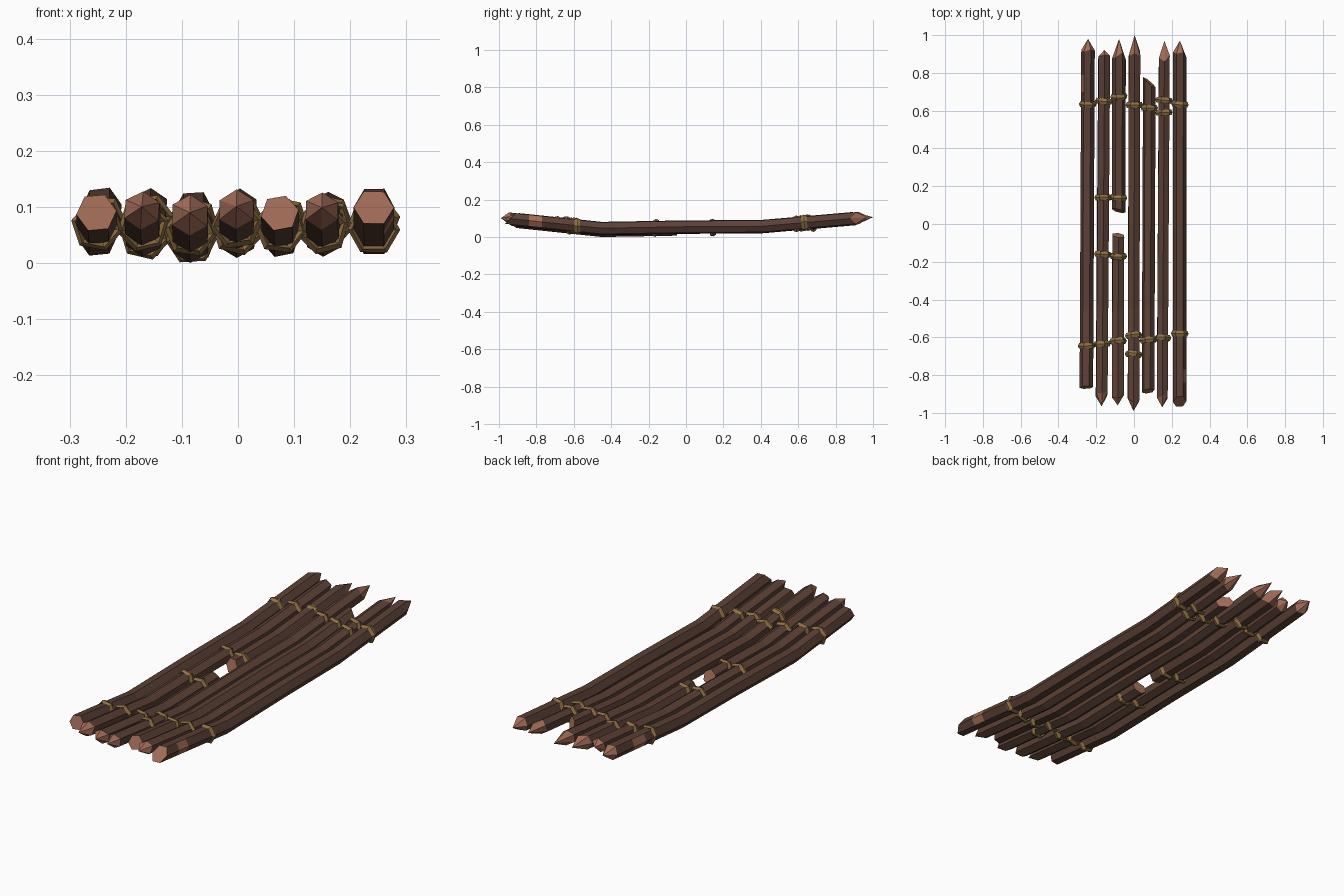
import bpy, bmesh, math, random
from mathutils import Vector, Matrix

if "Cube" in bpy.data.objects:
    bpy.data.objects.remove(bpy.data.objects["Cube"])
random.seed(4)


def material(name, rgb):
    m = bpy.data.materials.new(name)
    m.diffuse_color = (*rgb, 1)
    m.use_nodes = True
    m.node_tree.nodes["Principled BSDF"].inputs["Base Color"].default_value = m.diffuse_color
    return m


BARK = material("dark bark", (0.105, 0.052, 0.036))
CUT = material("cut wood", (0.36, 0.15, 0.092))
ROPE = material("rope", (0.28, 0.165, 0.058))
SIDES = 6
PROFILE = [(-1.0, 0.104), (-0.45, 0.046), (0.0, 0.054), (0.4, 0.056), (1.0, 0.108)]


def height(y):
    # curve of the raft: flat middle, raised ends
    for (a, za), (b, zb) in zip(PROFILE, PROFILE[1:]):
        if y <= b:
            return za + (zb - za) * (y - a) / (b - a)
    return PROFILE[-1][1]


def finish(name, bm, mats):
    bmesh.ops.recalc_face_normals(bm, faces=bm.faces)
    me = bpy.data.meshes.new(name)
    bm.to_mesh(me)
    bm.free()
    for m in mats:
        me.materials.append(m)
    ob = bpy.data.objects.new(name, me)
    bpy.context.collection.objects.link(ob)
    return ob


def pole(name, x0, x1, y0, y1, r, end0, end1, dz=0, phase=0.0, patch=None):
    """Bent pole; ends are ('point', length) or ('cut', length, dx, dz)."""
    bm = bmesh.new()

    def center(y):
        t = (y + 1) / 2
        return Vector((x0 + (x1 - x0) * t, y, height(y) + dz))

    inner = [y for y in (-0.45, 0.0, 0.4) if y0 + 0.15 < y < y1 - 0.15]
    if patch:
        inner = sorted(inner + list(patch[:2]))
    ys = [y0] + inner + [y1]
    rings = []
    for k, y in enumerate(ys):
        end = end0 if k == 0 else end1 if k == len(ys) - 1 else None
        s = 1 if k == 0 else -1          # direction into the pole
        ring = []
        for i in range(SIDES):
            a = phase + math.tau * i / SIDES
            c, n = math.cos(a), math.sin(a)
            yy = y
            if end and end[0] == 'point':
                yy += s * end[1] * random.uniform(0.75, 1.3)
            elif end:
                yy += s * end[1] * (1 + c * end[2] + n * end[3]) / 2
            ring.append(bm.verts.new(center(yy) + Vector((c * r, 0, n * r))))
        rings.append(ring)
    for k, (A, B) in enumerate(zip(rings, rings[1:])):
        for i in range(SIDES):
            j = (i + 1) % SIDES
            f = bm.faces.new((A[i], A[j], B[j], B[i]))
            mid = f.calc_center_median()
            if patch and patch[0] < mid.y < patch[1] and (mid.x - center(mid.y).x) * patch[2] > r * 0.6:
                f.material_index = 1     # chipped bark
    for ring, y, end in ((rings[0], y0, end0), (rings[-1], y1, end1)):
        if end[0] == 'point':
            tip = bm.verts.new(center(y))
            caps = [bm.faces.new((ring[i], ring[(i + 1) % SIDES], tip)) for i in range(SIDES)]
        else:
            caps = [bm.faces.new(ring)]
        for f in caps:
            f.material_index = 1
    return finish(name, bm, (BARK, CUT))


def band(name, x, y, dz=0):
    # faceted rope ring with diamond section
    bm = bmesh.new()
    section = [(0.047, 0), (0.040, 0.015), (0.032, 0), (0.040, -0.015)]
    slope = math.atan2(height(y + 0.05) - height(y - 0.05), 0.1)
    rot = (Matrix.Rotation(random.uniform(-0.1, 0.1), 3, 'Z')
           @ Matrix.Rotation(slope + random.uniform(-0.12, 0.12), 3, 'X'))
    ph = random.uniform(-0.25, 0.25)
    c0 = Vector((x, y, height(y) + dz))
    rings = []
    for i in range(SIDES):
        a = ph + math.tau * i / SIDES
        rings.append([bm.verts.new(c0 + rot @ Vector((math.cos(a) * q, w, math.sin(a) * q)))
                      for q, w in section])
    for i in range(SIDES):
        A, B = rings[i], rings[(i + 1) % SIDES]
        for j in range(4):
            k = (j + 1) % 4
            bm.faces.new((A[j], A[k], B[k], B[j]))
    return finish(name, bm, (ROPE,))


# poles: x at front, x at back, front y, back y, radius, front end, back end
P = 'point'
C = 'cut'
parts = [
    pole("pole_1", -0.253, -0.243, -0.875, 0.98, 0.036, (C, 0.02, 0.2, 0.8), (P, 0.07),
         0.002, 0.1, (0.70, 0.79, -1)),
    pole("pole_2", -0.172, -0.157, -0.965, 0.92, 0.035, (P, 0.06), (P, 0.035), 0.002, 0.45),
    pole("pole_3_front", -0.086, -0.080, -0.96, -0.045, 0.036, (P, 0.045), (C, 0.03, 0.3, 0.8), -0.008, 0.5),
    pole("pole_3_back", -0.084, -0.079, 0.055, 0.98, 0.036, (C, 0.03, -0.6, 0.6), (P, 0.09), -0.003, 0.0),
    pole("pole_4", -0.003, 0.003, -0.99, 1.0, 0.035, (P, 0.055), (P, 0.09), 0, 0.5),
    pole("pole_5", 0.074, 0.082, -0.90, 0.78, 0.034, (C, 0.03, 0.3, 0.8), (C, 0.06, 0.9, 0.3), -0.001, 0.2),
    pole("pole_6", 0.149, 0.161, -0.97, 0.97, 0.033, (P, 0.06), (P, 0.10), 0, 0.5),
    pole("pole_7", 0.242, 0.243, -0.97, 0.97, 0.036, (C, 0.06, 0.1, 1.0), (P, 0.07),
         0.003, 0.0, (-0.84, -0.77, 1)),
]

# rope bands on each pole: front x, back x, list of y, height offset
lashings = [
    (-0.253, -0.243, (0.635, -0.645), 0.002),
    (-0.172, -0.157, (0.65, 0.14, -0.16, -0.635), 0.002),
    (-0.086, -0.079, (0.675, 0.14, -0.17, -0.62), -0.006),
    (-0.003, 0.003, (0.63, -0.59, -0.69), 0),
    (0.074, 0.082, (0.615, -0.615), 0),
    (0.149, 0.161, (0.655, 0.59, -0.605), 0),
    (0.242, 0.243, (0.635, -0.58), 0.002),
]
for n, (xa, xb, ys, dz) in enumerate(lashings, 1):
    for k, y in enumerate(ys, 1):
        parts.append(band(f"rope_band_{n}_{k}", xa + (xb - xa) * (y + 1) / 2, y, dz))

# rest the raft on the ground
low = min(v.co.z for o in parts for v in o.data.vertices)
for o in parts:
    o.data.transform(Matrix.Translation((0, 0, -low)))
